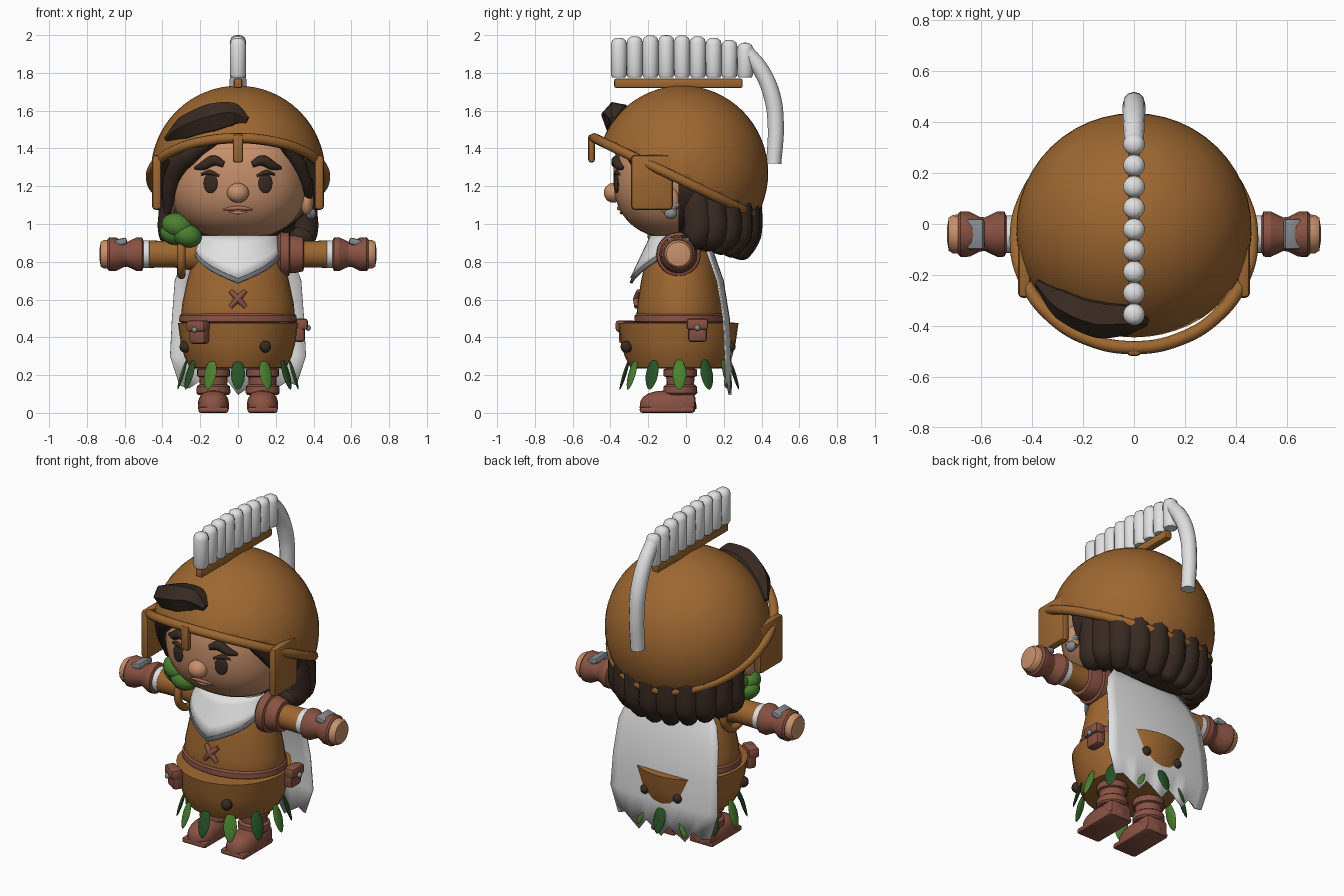
import bpy, bmesh
from math import sin, cos, pi, radians, sqrt
from mathutils import Vector, Matrix, Euler

if "Cube" in bpy.data.objects:
    bpy.data.objects.remove(bpy.data.objects["Cube"])


def material(name, r, g, b):
    m = bpy.data.materials.new(name)
    m.use_nodes = True
    m.diffuse_color = (r, g, b, 1)
    m.node_tree.nodes["Principled BSDF"].inputs["Base Color"].default_value = (r, g, b, 1)
    return m


BRONZE = material("bronze brown", .34, .135, .03)
LEATHER = material("red leather", .25, .085, .055)
SKIN = material("skin", .58, .28, .15)
LIP = material("lip", .42, .17, .09)
HAIR = material("dark hair", .04, .023, .016)
WHITE = material("white cloth", .75, .75, .75)
GREY = material("grey metal", .24, .26, .28)
GREEN = material("leaf green", .07, .22, .03)
DARK = material("dark green", .02, .085, .02)


def finish(name, bm, mat, angle=40):
    bmesh.ops.recalc_face_normals(bm, faces=bm.faces)
    me = bpy.data.meshes.new(name)
    bm.to_mesh(me)
    bm.free()
    me.materials.append(mat)
    ob = bpy.data.objects.new(name, me)
    bpy.context.collection.objects.link(ob)
    bpy.ops.object.select_all(action='DESELECT')
    ob.select_set(True)
    bpy.context.view_layer.objects.active = ob
    bpy.ops.object.shade_smooth_by_angle(angle=radians(angle))
    return ob


def place(bm, loc, rot=(0, 0, 0)):
    bm.transform(Matrix.Translation(loc) @ Euler(rot).to_matrix().to_4x4())


def ball(name, loc, size, mat, rot=(0, 0, 0), power=2, seg=24, cut=None):
    bm = bmesh.new()
    bmesh.ops.create_uvsphere(bm, u_segments=seg, v_segments=seg * 2 // 3, radius=1)
    for v in bm.verts:
        f = sum(abs(c) ** power for c in v.co) ** (-1 / power)
        v.co = Vector(c * f * s for c, s in zip(v.co, size))
    place(bm, loc, rot)
    if cut:
        bmesh.ops.bisect_plane(bm, geom=bm.verts[:] + bm.edges[:] + bm.faces[:],
                               plane_co=cut[0], plane_no=cut[1], clear_inner=True)
    return finish(name, bm, mat)


def lathe(name, profile, loc, mat, rot=(0, 0, 0), sy=1, seg=32, angle=40):
    bm = bmesh.new()
    rings = [[bm.verts.new((r * cos(2 * pi * i / seg), sy * r * sin(2 * pi * i / seg), z))
              for i in range(seg)] for r, z in profile]
    for a, b in zip(rings, rings[1:]):
        for i in range(seg):
            j = (i + 1) % seg
            bm.faces.new((a[i], a[j], b[j], b[i]))
    bm.faces.new(rings[0])
    bm.faces.new(rings[-1])
    place(bm, loc, rot)
    return finish(name, bm, mat, angle)


def tube(name, points, radii, mat, res=4, closed=False):
    cu = bpy.data.curves.new(name, 'CURVE')
    cu.dimensions = '3D'
    cu.bevel_depth, cu.bevel_resolution, cu.resolution_u = 1, res, 8
    cu.use_fill_caps = True
    sp = cu.splines.new('BEZIER')
    sp.bezier_points.add(len(points) - 1)
    sp.use_cyclic_u = closed
    for bp, p, r in zip(sp.bezier_points, points, radii):
        bp.co, bp.radius = p, r
        bp.handle_left_type = bp.handle_right_type = 'AUTO'
    ob = bpy.data.objects.new(name, cu)
    me = bpy.data.meshes.new_from_object(ob)
    bm = bmesh.new()
    bm.from_mesh(me)
    bpy.data.objects.remove(ob)
    bpy.data.meshes.remove(me)
    return finish(name, bm, mat)


def box(name, loc, size, mat, rot=(0, 0, 0), bevel=.01):
    bm = bmesh.new()
    bmesh.ops.create_cube(bm, size=1)
    bmesh.ops.scale(bm, vec=size, verts=bm.verts)
    bmesh.ops.bevel(bm, geom=bm.edges[:], offset=bevel, segments=2, affect='EDGES', profile=.5)
    place(bm, loc, rot)
    return finish(name, bm, mat)


# Helmet: tilted dome, rolled brim, nose bar, cheek plates
TILT = Vector((0, .43, .9))
dome = ball("helmet_dome", (0, -.02, 1.27), (.462, .455, .462), BRONZE, seg=48,
            cut=((0, -.035, 1.238), TILT))
dome.modifiers.new("thickness", 'SOLIDIFY').thickness = .02
ring = [(.462 * sin(a), -.06 - .425 * cos(a), 1.25 + .205 * cos(a))
        for a in [2 * pi * i / 16 for i in range(16)]]
tube("helmet_brim", ring, [.026] * 16, BRONZE, closed=True)
box("nose_bar", (0, -.5, 1.4), (.055, .035, .15), BRONZE, bevel=.014)
for s in (1, -1):
    box("cheek_plate", (s * .43, -.18, 1.22), (.05, .22, .29), BRONZE, bevel=.018)

# Crest: base rail, rounded bristle rolls and a trailing tail
box("crest_rail", (0, -.04, 1.745), (.045, .68, .05), BRONZE)
for i in range(9):
    top = 2 - .0016 * (i - 3) ** 2
    lathe("crest_roll", [(.035, 1.775), (.042, 1.79), (.043, top - .035), (.036, top - .013),
                         (.02, top - .002), (.004, top)], (0, -.355 + .0835 * i, 0), WHITE, seg=16)
tube("crest_tail", [(0, .32, 1.915), (0, .40, 1.81), (0, .455, 1.68), (0, .475, 1.53), (0, .465, 1.32)],
     [.038, .043, .045, .043, .04], WHITE)

# Head
HC, HS, HP = (0, -.03, 1.25), (.37, .355, .33), 2.4
ball("head", HC, HS, SKIN, power=HP, seg=40)
lathe("neck", [(.13, .82), (.13, 1.0)], (0, -.03, 0), SKIN)


def face_y(x, z):
    return HC[1] - HS[1] * (1 - abs(x / HS[0]) ** HP - abs((z - HC[2]) / HS[2]) ** HP) ** (1 / HP)


def on_face(points, lift=0):
    return [(x, face_y(x, z) - lift, z) for x, z in points]


ball("nose", (0, -.385, 1.165), (.058, .05, .052), SKIN)
for s in (1, -1):
    ball("eye", on_face([(s * .145, 1.215)])[0], (.038, .012, .052), HAIR, (0, 0, s * .25))
    tube("eyelash", on_face([(s * .10, 1.255), (s * .15, 1.272), (s * .195, 1.262)]),
         [.006, .014, .005], HAIR)
    tube("eyebrow", on_face([(s * .075, 1.315), (s * .13, 1.335), (s * .18, 1.31), (s * .23, 1.295)]),
         [.016, .029, .025, .008], HAIR)
    ball("ear", (s * .365, -.09, 1.12), (.035, .055, .075), SKIN)
tube("mouth", on_face([(-.08, 1.075), (-.03, 1.083), (.03, 1.083), (.08, 1.075)]),
     [.003, .011, .011, .003], LIP)
tube("lower_lip", on_face([(-.05, 1.065), (0, 1.06), (.05, 1.065)]), [.003, .009, .003], SKIN)
ball("earring", (.385, -.08, 1.055), (.03, .035, .03), GREY, seg=8)
ball("earring_stud", (.375, -.06, 1.1), (.02, .03, .02), GREY, seg=8)

# Hair: inner cap, rounded bob of clumps, side locks and a tuft through the helmet
ball("hair_cap", (0, .01, 1.25), (.425, .405, .35), HAIR, cut=((0, -.04, 1.25), (0, 1, 0)))
ball("hair_core", (0, .12, 1.04), (.36, .23, .2), HAIR)
for i in range(11):
    a = radians(-90 + 18 * i)
    x, y, low = .335 * sin(a), .05 + .265 * cos(a), .90 - .07 * cos(a)
    tube("hair_clump", [(x, y, 1.24), (x * 1.02, y + .01, 1.08), (x * 1.01, y + .005, .94),
                        (x * .93, y - .03, low + .02), (x * .86, y - .06, low)],
         [.06, .078, .078, .052, .015], HAIR)
tube("left_lock", [(.24, -.33, 1.43), (.32, -.25, 1.32), (.365, -.17, 1.2), (.375, -.1, 1.12)],
     [.03, .04, .03, .015], HAIR)
tube("right_lock", [(-.12, -.37, 1.45), (-.26, -.31, 1.37), (-.35, -.2, 1.22), (-.375, -.13, 1.06)],
     [.03, .06, .05, .02], HAIR)
tube("hair_tuft", [(-.38, -.23, 1.45), (-.27, -.31, 1.51), (-.13, -.365, 1.56), (-.02, -.37, 1.575),
                   (.05, -.385, 1.55)], [.015, .07, .085, .07, .02], HAIR, res=1)

# Torso, belt and flared skirt
lathe("torso", [(.29, .46), (.303, .5), (.295, .58), (.27, .7), (.235, .82), (.19, .91), (.12, .96)],
      (0, -.03, 0), BRONZE, sy=.77)
lathe("belt", [(.295, .475), (.312, .485), (.31, .515), (.298, .525)], (0, -.03, 0), LEATHER, sy=.78)
lathe("skirt", [(.23, .235), (.255, .24), (.285, .3), (.303, .37), (.318, .475), (.29, .478)],
      (0, -.04, 0), BRONZE)
for s in (1, -1):
    tube("chest_stitch", [(-s * .04, -.262, .56), (0, -.262, .605), (s * .04, -.25, .645)],
         [.012, .018, .012], LEATHER)
    ball("front_knob", ((.145, -.315, .35) if s > 0 else (-.28, -.15, .35)), (.032,) * 3, HAIR, seg=10)
    ball("back_knob", (s * .11, .235, .35), (.028,) * 3, HAIR, seg=10)

# Ring of hanging leaves
for i in range(12):
    a = i * pi / 6
    ball("skirt_leaf", (.295 * sin(a), -.035 - .29 * cos(a), .205), (.038, .01, .087),
         GREEN if i % 2 else DARK, (-.3, 0, a), power=1.7, seg=12)


# Belt pouches
def pouch(loc, turn):
    out = Vector((sin(turn), -cos(turn), 0))
    loc = Vector(loc)
    box("pouch", loc, (.1, .06, .12), LEATHER, (0, 0, turn), .018)
    box("pouch_flap", loc + out * .012 + Vector((0, 0, .035)), (.115, .065, .06), LEATHER, (0, 0, turn), .015)
    ball("pouch_stud", loc + out * .046 + Vector((0, 0, .015)), (.016,) * 3, GREY, seg=10)


pouch((-.205, -.31, .425), radians(-33))
pouch((.325, .06, .435), radians(90))

# Scarf: grey lining under a white pointed bib
for name, mat, extra in (("scarf", WHITE, 0), ("scarf_lining", GREY, .025)):
    bm = bmesh.new()
    rows = []
    for k in range(5):
        row = []
        for i in range(36):
            a = 2 * pi * i / 36
            near = max(0, 1 - min(a, 2 * pi - a) / radians(75))
            drop = (.05 + .175 * near + extra) * k / 4
            r = .185 + drop * .55 - extra * .4
            row.append(bm.verts.new((r * 1.12 * sin(a), -.03 - r * .86 * cos(a), .94 - drop)))
        rows.append(row)
    for a, b in zip(rows, rows[1:]):
        for i in range(36):
            bm.faces.new((a[i], a[i - 1], b[i - 1], b[i]))
    ob = finish(name, bm, mat)
    ob.modifiers.new("thickness", 'SOLIDIFY').thickness = .015

# Cape with a ragged hem: (height, half width, depth)
bm = bmesh.new()
rows = []
for z, w, y in ((.93, .2, .12), (.8, .3, .165), (.7, .335, .2), (.5, .35, .232), (.3, .36, .242), (.13, .31, .24)):
    row = []
    for i in range(13):
        u = i / 6 - 1
        hem = (.035 * (i % 3 - 1) + (.05 if abs(u) > .9 else 0)) if z < .2 else 0
        row.append(bm.verts.new((w * u, y - .03 * u * u, z + hem)))
    rows.append(row)
for a, b in zip(rows, rows[1:]):
    for i in range(12):
        bm.faces.new((a[i], a[i + 1], b[i + 1], b[i]))
cape = finish("cape", bm, WHITE)
cape.modifiers.new("thickness", 'SOLIDIFY').thickness = .008

# Arms, gloves, legs and boots
for s in (1, -1):
    at, turn = (0, -.04, .84), (0, s * pi / 2, 0)
    lathe("sleeve", [(.09, .1), (.085, .25), (.07, .34), (.072, .47)], at, BRONZE, turn)
    lathe("sleeve_cuff", [(.06, .465), (.073, .47), (.073, .5), (.06, .51)], at, WHITE, turn)
    lathe("glove", [(.07, .5), (.088, .508), (.09, .535), (.066, .585), (.068, .605), (.088, .645),
                    (.09, .68), (.08, .69)], at, LEATHER, turn, seg=16, angle=25)
    lathe("hand", [(.077, .68), (.076, .71), (.065, .727), (.03, .733)], at, SKIN, turn, seg=16)
    box("glove_plate", (s * .62, -.04, .905), (.065, .12, .035), GREY, (0, s * .25, 0))
    x = s * .13
    lathe("leg", [(.07, .1), (.075, .19), (.088, .195), (.088, .23), (.075, .235), (.075, .3)],
          (x, -.03, 0), LEATHER, seg=20)
    lathe("boot_cuff", [(.08, .095), (.09, .105), (.088, .14), (.075, .15)], (x, -.03, 0), LEATHER, seg=20)
    ball("boot", (x, -.095, .03), (.083, .15, .088), LEATHER, power=2.6, cut=((0, 0, .02), (0, 0, 1)))
    box("boot_sole", (x, -.1, .016), (.16, .29, .032), LEATHER, bevel=.013)
    box("boot_heel", (x, .0, .05), (.145, .1, .1), LEATHER, bevel=.02)

# Shoulder pieces: wrapped leather on the left, hoop and foliage on the right
lathe("left_shoulder_guard", [(.1, .21), (.118, .225), (.115, .27), (.1, .275), (.1, .3), (.09, .345), (.07, .35)],
      (0, -.04, .84), LEATHER, (0, pi / 2, 0))
hoop = [(-.3, -.04 + .11 * sin(i * pi / 4), .835 + .105 * cos(i * pi / 4)) for i in range(8)]
tube("right_shoulder_hoop", hoop, [.022] * 8, BRONZE, closed=True)
for x, y, z, r in ((-.32, -.12, .99, .08), (-.27, -.13, .94, .075), (-.34, -.1, .95, .07), (-.3, -.05, 1.0, .07)):
    ball("shoulder_foliage", (x, y, z), (r * 1.1, r, r * .85), GREEN, (0, .3, 0), seg=14)
